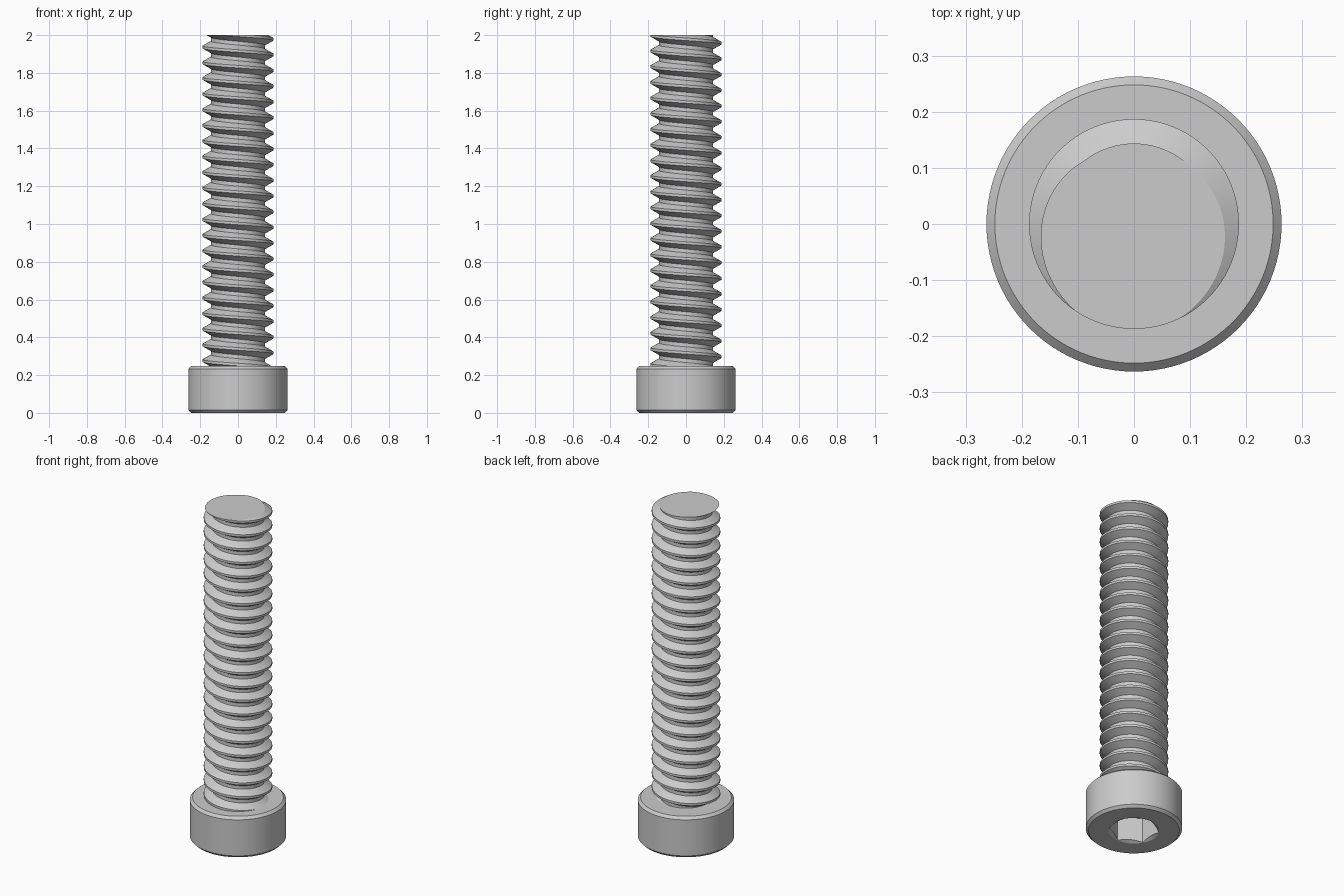
import bpy, bmesh, math

if "Cube" in bpy.data.objects:
    bpy.data.objects.remove(bpy.data.objects["Cube"])

steel = bpy.data.materials.new("steel_grey")
steel.diffuse_color = (0.6, 0.6, 0.6, 1)
steel.use_nodes = True
steel.node_tree.nodes["Principled BSDF"].inputs["Base Color"].default_value = steel.diffuse_color


def finish(bm, name):
    bmesh.ops.recalc_face_normals(bm, faces=bm.faces)
    mesh = bpy.data.meshes.new(name)
    bm.to_mesh(mesh)
    bm.free()
    ob = bpy.data.objects.new(name, mesh)
    bpy.context.collection.objects.link(ob)
    mesh.materials.append(steel)
    bpy.ops.object.select_all(action='DESELECT')
    ob.select_set(True)
    bpy.context.view_layer.objects.active = ob
    bpy.ops.object.shade_smooth_by_angle(angle=math.radians(28))
    return ob


# Head: rings lofted from socket floor, out of the socket and round to the top
SEG = 96
MOUTH, HEX, DEPTH = 0.140, 0.138, 0.15
TOP = 0.247


def hex_radius(a):
    off = (a - math.radians(30)) % math.radians(60) - math.radians(30)
    return HEX * math.cos(math.radians(30)) / math.cos(off)


rings = [
    lambda a: (hex_radius(a), DEPTH),
    lambda a: (hex_radius(a), (MOUTH - hex_radius(a)) * 0.58),
    lambda a: (MOUTH, 0),
    lambda a: (0.248, 0),
    lambda a: (0.263, 0.015),
    lambda a: (0.263, TOP - 0.015),
    lambda a: (0.248, TOP),
]
bm = bmesh.new()
loops = []
for ring in rings:
    loop = []
    for i in range(SEG):
        a = math.tau * i / SEG
        r, z = ring(a)
        loop.append(bm.verts.new((r * math.cos(a), r * math.sin(a), z)))
    loops.append(loop)
for lo, hi in zip(loops, loops[1:]):
    for i in range(SEG):
        j = (i + 1) % SEG
        bm.faces.new((lo[i], lo[j], hi[j], hi[i]))
bm.faces.new(loops[0])
bm.faces.new(loops[-1])
finish(bm, "socket_head")

# Threaded shank: helical ridge, trimmed flat at both ends
PITCH, CREST, ROOT = 0.083, 0.187, 0.1435
profile = [(-0.082, CREST), (0.082, CREST), (0.38, ROOT), (0.62, ROOT)]
z0 = 2 + PITCH * 265 / 360
bm = bmesh.new()
columns = []
for i in range(SEG + 1):
    a = math.tau * i / SEG
    columns.append([
        bm.verts.new((r * math.cos(a), r * math.sin(a),
                      z0 + PITCH * (k + s - i / SEG)))
        for k in range(-23, 3) for s, r in profile])
for c, d in zip(columns, columns[1:]):
    for j in range(len(c) - 1):
        bm.faces.new((c[j], d[j], d[j + 1], c[j + 1]))
bmesh.ops.remove_doubles(bm, verts=bm.verts, dist=1e-5)
for z, n in ((2, 1), (0.235, -1)):
    bmesh.ops.bisect_plane(
        bm, geom=bm.verts[:] + bm.edges[:] + bm.faces[:], dist=1e-6,
        plane_co=(0, 0, z), plane_no=(0, 0, n), clear_outer=True)
    rim = [e for e in bm.edges if e.is_boundary
           and all(abs(v.co.z - z) < 1e-4 for v in e.verts)]
    bmesh.ops.edgeloop_fill(bm, edges=rim)
finish(bm, "threaded_shank")
